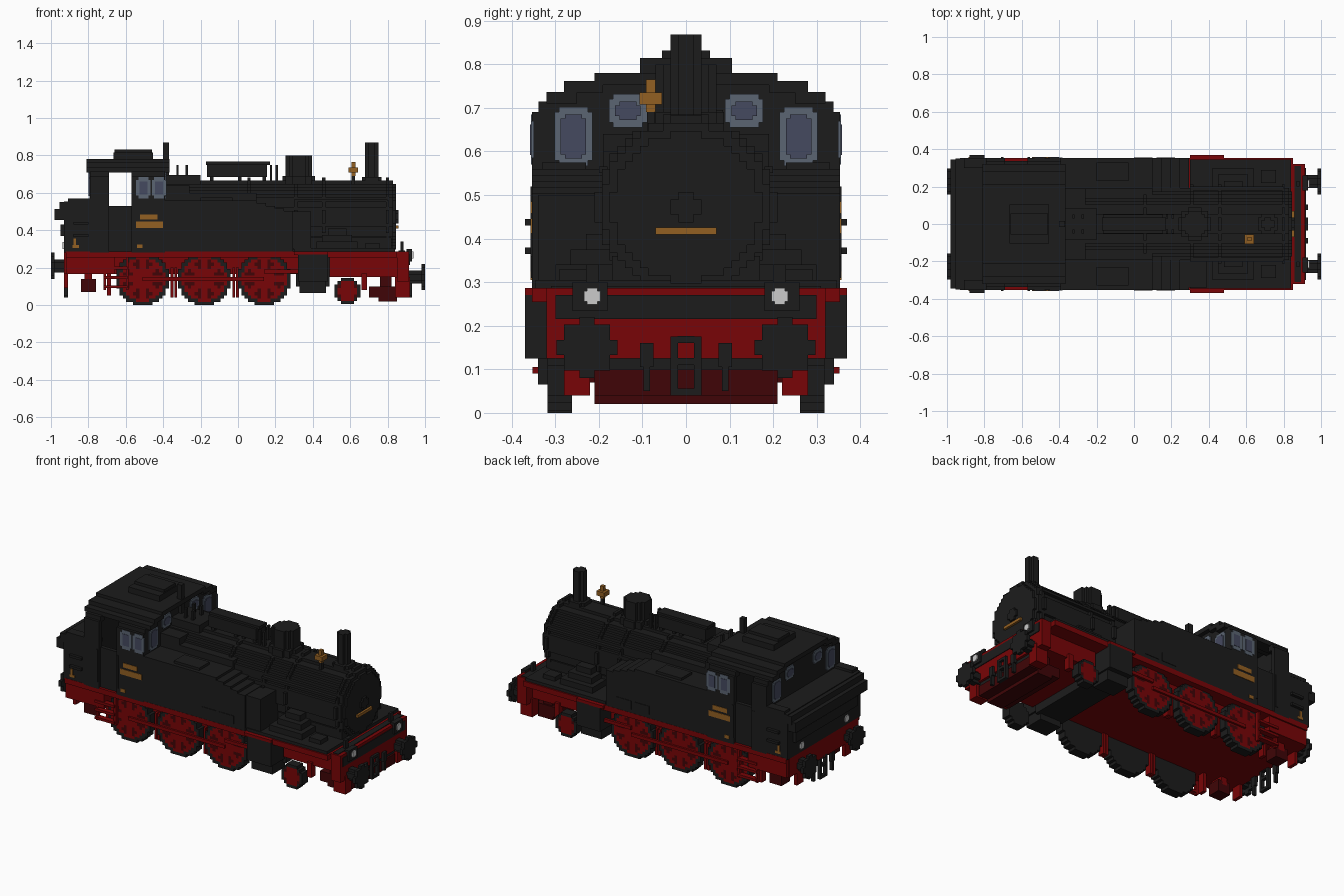
import bpy
import bmesh
import math
from mathutils import Matrix, Vector

default = bpy.data.objects.get("Cube")
if default:
    bpy.data.objects.remove(default)


def material(name, *rgb):
    mat = bpy.data.materials.new(name)
    mat.use_nodes = True
    colour = (*rgb, 1)
    mat.diffuse_color = colour
    mat.node_tree.nodes["Principled BSDF"].inputs["Base Color"].default_value = colour
    return mat


black = material("soot black", .0115, .0115, .0115)
red = material("chassis red", .19, .0015, .002)
dark_red = material("dark red", .05, .0015, .002)
frame_blue = material("window frame", .105, .13, .17)
glass = material("window glass", .06, .068, .115)
brass = material("brass", .29, .115, .016)
white = material("lamp white", .6, .6, .6)
CELL = .0175


def build(name, boxes):
    """One object from a list of (low corner, high corner, material)."""
    bm = bmesh.new()
    mats = []
    for low, high, mat in boxes:
        if mat not in mats:
            mats.append(mat)
        low, high = Vector(low), Vector(high)
        place = Matrix.Translation((low + high) / 2) @ Matrix.Diagonal((*(high - low), 1))
        made = bmesh.ops.create_cube(bm, size=1, matrix=place)
        for face in {f for v in made["verts"] for f in v.link_faces}:
            face.material_index = mats.index(mat)
    mesh = bpy.data.meshes.new(name)
    bm.to_mesh(mesh)
    bm.free()
    for mat in mats:
        mesh.materials.append(mat)
    bpy.context.collection.objects.link(bpy.data.objects.new(name, mesh))


def block(name, mat, x, z, w=None, y=None, mirror=True):
    """Box of half-width w, or a mirrored pair across the given y range."""
    spans = [(-w, w)] if w else [y, (-y[1], -y[0])] if mirror else [y]
    build(name, [((x[0], a, z[0]), (x[1], b, z[1]), mat) for a, b in spans])


def disc(name, axis, centre, radius, depth, rule):
    """Stepped disc: rows of square cells, coloured by rule(u, v)."""
    n = math.ceil(radius / CELL)
    boxes = []
    for row in range(-n, n):
        v = (row + .5) * CELL
        runs = []
        for col in range(-n, n):
            u = (col + .5) * CELL
            mat = rule(u, v) if math.hypot(u, v) < radius else None
            if mat and runs and runs[-1][2] == mat and runs[-1][1] == col:
                runs[-1][1] = col + 1
            elif mat:
                runs.append([col, col + 1, mat])
        for a, b, mat in runs:
            corners = []
            for c, r, d in ((a, row, depth[0]), (b, row + 1, depth[1])):
                p, q = centre[0] + c * CELL, centre[1] + r * CELL
                corners.append({"x": (d, p, q), "y": (p, d, q), "z": (p, q, d)}[axis])
            boxes.append((*corners, mat))
    build(name, boxes)


def plain(mat):
    return lambda u, v: mat


def wheel(name, x, radius, spokes):
    def face(u, v):
        r = math.hypot(u, v)
        if r > radius - CELL * 1.1:
            return black
        across = abs(math.sin(math.atan2(v, u) * spokes / 2)) * r * 2 / spokes
        return red if r < radius * .35 or r > radius * .75 or across < CELL * .9 else dark_red

    for side, sign in (("left", 1), ("right", -1)):
        inner, mid, outer = (sign * d for d in (.262, .3, .318))
        disc(f"{name}_tyre_{side}", "y", (x, radius), radius, sorted((inner, mid)), plain(black))
        disc(f"{name}_spokes_{side}", "y", (x, radius), radius, sorted((mid, outer)), face)


# Chassis and running boards
block("main_frame", red, (-.9, .34), (.165, .27), w=.264)
block("running_board", red, (-.92, .85), (.255, .287), w=.354)
block("rear_skirt", red, (-.92, -.66), (.165, .26), y=(.24, .345))
block("rear_beam", red, (-.93, -.9), (.165, .285), w=.33)
block("bogie_frame", red, (.49, .87), (.15, .27), w=.264)
block("front_beam", red, (.85, .915), (.125, .287), w=.32)
block("front_beam_plate", black, (.905, .919), (.215, .27), w=.3)
block("front_beam_tread", black, (.857, .893), (.285, .291), w=.31)
block("front_plough", dark_red, (.7, .91), (.04, .1), w=.21)
block("plough_lower_edge", dark_red, (.75, .85), (.02, .05), w=.21)
block("plough_hanger", dark_red, (.76, .82), (.09, .16), w=.2)
block("plough_bracket", red, (.84, .92), (.04, .15), y=(.22, .28))
block("beam_support", black, (.86, .9), (.1, .126), w=.22)
block("bogie_post", red, (.66, .69), (.08, .17), y=(.24, .28))
block("rear_spring", dark_red, (-.84, -.76), (.07, .14), y=(.2, .28))
block("rear_spring_hanger", red, (-.82, -.78), (.12, .17), y=(.2, .28))
block("rear_guard", red, (-.93, -.91), (.09, .17), y=(.2, .26))
block("brake_shoe", red, (-.7, -.68), (.05, .17), y=(.23, .27))
for i, x in enumerate((-.36, -.34, -.03, -.01)):
    block(f"brake_hanger_{i}", red, (x, x + .015), (.04, .2), y=(.25, .29))
for x in (-.72, -.6):
    block("cab_ladder_rail", red, (x, x + .015), (.08, .26), y=(.32, .34))
for z in (.09, .14, .19):
    block("cab_ladder_step", red, (-.72, -.59), (z, z + .015), y=(.32, .352))

# Wheels, rods and cylinders
for i, x in enumerate((-.51, -.18, .14)):
    wheel(f"driving_wheel_{i}", x, .14, 8)
wheel("leading_wheel", .585, .075, 6)
block("coupling_rod", red, (-.51, .14), (.13, .15), y=(.316, .33))
block("connecting_rod", red, (.14, .34), (.17, .19), y=(.316, .332))
block("cylinder", black, (.32, .48), (.125, .27), y=(.2, .37))
block("cylinder_lower", black, (.33, .47), (.065, .13), y=(.22, .34))
block("cylinder_cover", red, (.3, .48), (.268, .287), y=(.3, .37))
block("cylinder_saddle", black, (.31, .49), (.1, .26), w=.24)

# Buffers, couplings and lamps
for end, sign, z, lamp_z in (("front", 1, .15, .268), ("rear", -1, .21, .318)):
    for side in (-1, 1):
        at = (side * .227, z)
        disc(f"{end}_buffer_shaft", "x", at, .035, sorted((sign * .9, sign * .985)), plain(black))
        disc(f"{end}_buffer_head", "x", at, .063, sorted((sign * .98, sign)), plain(black))
    housing = sorted((sign * .9, sign * .93))
    block(f"{end}_lamp_housing", black, housing, (lamp_z - .034, lamp_z + .032), y=(.18, .26))
    bulb = sorted((sign * .93, sign * .937))
    for wide, tall in ((.019, .012), (.012, .019)):
        block(f"{end}_lamp", white, bulb, (lamp_z - tall, lamp_z + tall),
              y=(.215 - wide, .215 + wide))
    reach = sorted((sign * .91, sign * .93))
    block(f"{end}_coupling_side", black, reach, (.04, .175), y=(.018, .035))
    for low in (.04, .11, .16):
        block(f"{end}_coupling_link", black, reach, (low, low + .016), w=.02)
    block(f"{end}_brake_hose", black, reach, (.105, .16), y=(.075, .105))
    block(f"{end}_hose_end", black, reach, (.05, .11), y=(.083, .097))
block("front_lamp_post", black, (.87, .885), (.28, .34), y=(.2, .23))

# Boiler, smokebox and door
AXIS = (0, .4725)
disc("boiler", "x", AXIS, .193, (-.4, .83), plain(black))
for x in (.05, .3, .45, .79):
    disc("boiler_band", "x", AXIS, .203, (x, x + .018), plain(black))
disc("smokebox_door", "x", AXIS, .17, (.83, .845), plain(black))
disc("door_hub", "x", AXIS, .035, (.845, .857), plain(black))
block("door_nameplate", brass, (.845, .858), (.409, .426), w=.07)
block("firebox_hump", black, (-.4, -.2), (.6, .695), w=.085)
block("firebox_shoulder", black, (-.4, -.26), (.55, .64), w=.19)
block("smokebox_saddle", black, (.34, .82), (.28, .36), w=.17)
block("front_platform", black, (.3, .84), (.28, .305), w=.345)
for i in range(3):
    block("steam_chest_step", black, (.42 + i * .03, .64 - i * .03),
          (.3, .34 + i * .035), y=(.12, .3 - i * .035))
block("air_pump", black, (.29, .39), (.3, .5), y=(-.34, -.15), mirror=False)
block("lubricator", black, (.68, .76), (.3, .33), y=(.22, .29))
block("boiler_handrail", black, (.3, .8), (.55, .565), y=(.18, .2))

# Boiler-top fittings
disc("chimney_base", "z", (.715, 0), .06, (.64, .685), plain(black))
disc("chimney", "z", (.715, 0), .037, (.66, .868), plain(black))
disc("steam_dome", "z", (.325, 0), .075, (.62, .8), plain(black))
disc("dome_collar", "z", (.325, 0), .09, (.62, .69), plain(black))
block("top_tank", black, (-.165, .155), (.685, .755), w=.05)
block("top_tank_lid", black, (-.17, .17), (.75, .768), w=.035)
for x in (-.15, .0, .13):
    block("top_tank_foot", black, (x, x + .02), (.64, .69), w=.04)
for x in (-.33, -.28, .17, .2):
    block("safety_pipe", black, (x, x + .013), (.64, .75), y=(.03, .05))
block("bell_post", black, (.608, .625), (.64, .69), y=(-.09, -.072), mirror=False)
block("bell_stem", brass, (.606, .627), (.69, .765), y=(-.092, -.07), mirror=False)
block("bell", brass, (.59, .642), (.708, .735), y=(-.107, -.055), mirror=False)

# Side tanks, stepping down towards the front
block("side_tank", black, (-.4, .1), (.28, .56), y=(.14, .353))
for i in range(4):
    x = .1 + i * .048
    block("side_tank_slope", black, (x, x + .049), (.28, .545 - i * .014), y=(.14, .353))
block("tank_lid", black, (-.2, -.03), (.555, .575), y=(.23, .33))
block("tank_shoulder", black, (-.4, .1), (.55, .6), y=(.1, .19))
for x in (.0, .12):
    block("tank_hatch", black, (x, x + .1), (.31, .36), y=(.35, .356))

# Cab walls, bunker and roof
block("cab_floor", black, (-.8, -.4), (.28, .32), w=.33)
block("cab_lower_front", black, (-.57, -.39), (.28, .69), y=(.325, .354))
block("cab_door", black, (-.7, -.56), (.28, .53), y=(.315, .338))
block("cab_rear_pillar", black, (-.79, -.69), (.28, .69), y=(.325, .354))
for x in ((-.79, -.69), (-.57, -.39)):
    block("cab_upper_side", black, x, (.68, .715), y=(.3, .338))
for x in (-.79, -.41):
    block("cab_end_wall", black, (x, x + .02), (.28, .715), w=.335)
    block("cab_end_gable", black, (x, x + .02), (.71, .76), w=.27)
block("bunker", black, (-.93, -.78), (.28, .555), w=.353)
block("bunker_rim", black, (-.91, -.7), (.55, .57), y=(.3, .354))
block("bunker_back_lip", black, (-.98, -.92), (.455, .515), w=.345)
block("bunker_back_step", black, (-.955, -.92), (.5, .55), w=.35)
block("bunker_back_panel", black, (-.95, -.92), (.37, .43), w=.3)
for z in (.365, .43):
    block("bunker_handle", black, (-.88, -.8), (z, z + .015), y=(.35, .37))
for x in (-.71, -.57):
    block("door_handrail", black, (x, x + .013), (.32, .52), y=(.35, .357))
for inner, outer, z in ((.25, .32, .71), (.19, .28, .735)):
    block("roof_edge", black, (-.81, -.365), (z, z + .027), y=(inner, outer))
block("roof_top", black, (-.81, -.365), (.753, .78), w=.21)
block("roof_vent", black, (-.665, -.455), (.77, .815), w=.105)
block("roof_vent_cap", black, (-.66, -.46), (.81, .832), w=.055)
block("whistle_pipe", black, (-.4, -.37), (.68, .868), y=(-.015, .015), mirror=False)


# Windows: a frame plate with rounded corners, and a pane on top
def shrink(span, by):
    return span[0] + by, span[1] - by


def end_window(name, sign, wall, y, z):
    plate = sorted((wall, wall + sign * .005))
    pane = sorted((wall, wall + sign * .009))
    block(name + "_frame", frame_blue, plate, shrink(z, .012), y=y)
    block(name + "_frame_tall", frame_blue, plate, z, y=shrink(y, .01))
    block(name + "_pane", glass, pane, shrink(z, .026), y=shrink(y, .014))
    block(name + "_pane_tall", glass, pane, shrink(z, .017), y=shrink(y, .024))


for end, sign, wall in (("front", 1, -.39), ("rear", -1, -.79)):
    end_window(f"{end}_outer_window", sign, wall, (.215, .302), (.567, .702))
    end_window(f"{end}_inner_window", sign, wall, (.09, .177), (.655, .732))
for x in ((-.545, -.467), (-.461, -.383)):
    block("side_window_frame", frame_blue, x, (.585, .67), y=(.349, .356))
    block("side_window_frame_tall", frame_blue, shrink(x, .012), (.57, .685), y=(.349, .356))
    block("side_window_pane", glass, shrink(x, .018), (.592, .662), y=(.35, .358))

# Brass plates on the sides
for x, z in (((-.545, -.4), (.412, .446)), ((-.525, -.43), (.458, .485)),
             ((-.54, -.51), (.305, .325)), ((-.885, -.85), (.305, .32)),
             ((-.88, -.865), (.32, .355))):
    block("side_plate", brass, x, z, y=(.35, .357))
